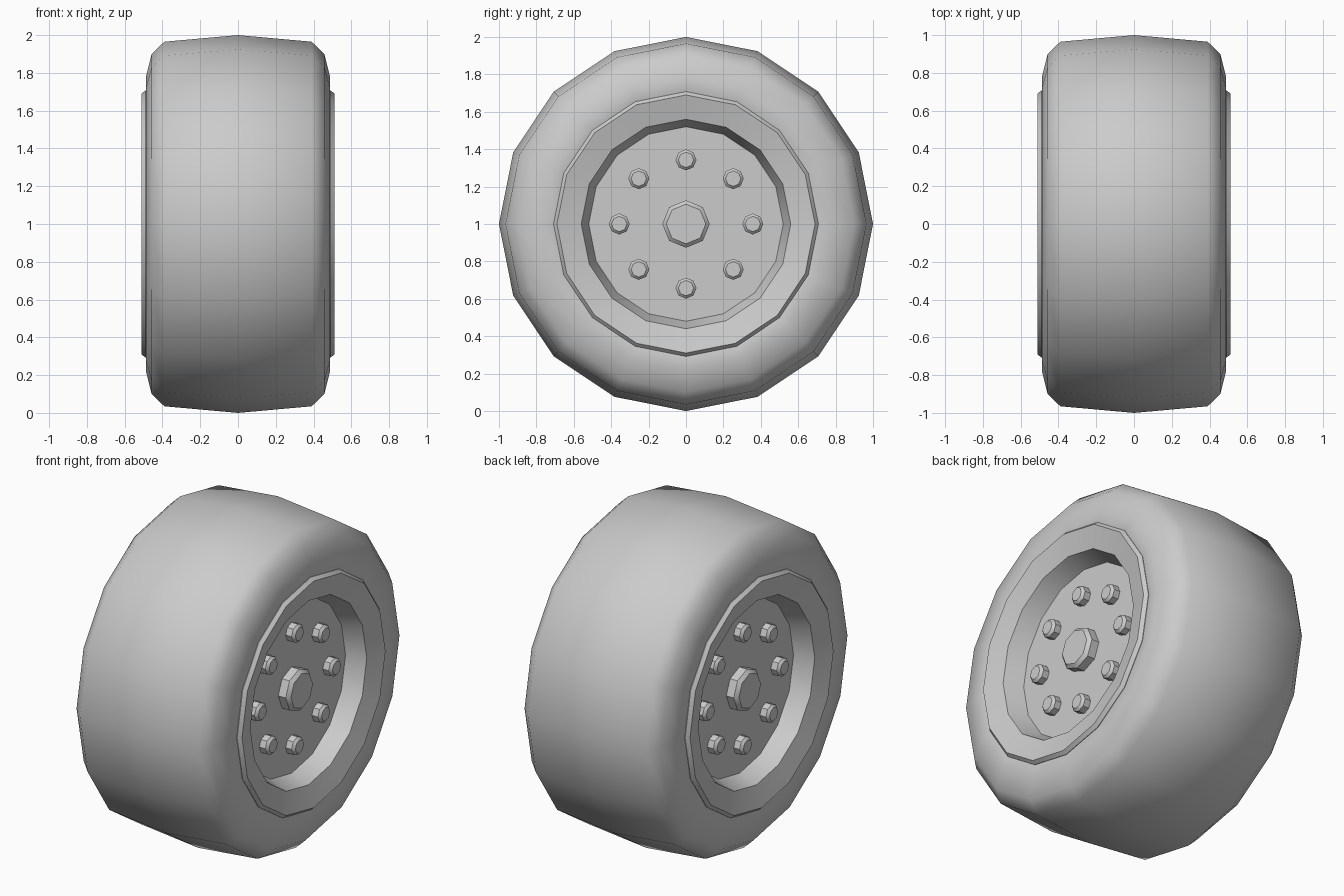
import bpy, bmesh
from math import sin, cos, pi, radians

if "Cube" in bpy.data.objects:
    bpy.data.objects.remove(bpy.data.objects["Cube"])


def lathe(name, profile, sides, centre=(0, 0), flip=1, cap=False, angle=35):
    """Spin an (x, radius) profile around an axis parallel to x."""
    bm = bmesh.new()
    rings = []
    for x, r in profile:
        rings.append([bm.verts.new((flip * x,
                                    centre[0] + r * cos(2 * pi * i / sides),
                                    1 + centre[1] + r * sin(2 * pi * i / sides)))
                      for i in range(sides)])
    for a, b in zip(rings, rings[1:]):
        for i in range(sides):
            j = (i + 1) % sides
            f = (a[i], a[j], b[j], b[i])
            bm.faces.new(f if flip > 0 else f[::-1])
    if cap:
        bm.faces.new(rings[-1] if flip > 0 else rings[-1][::-1])
    mesh = bpy.data.meshes.new(name)
    bm.to_mesh(mesh)
    bm.free()
    obj = bpy.data.objects.new(name, mesh)
    bpy.context.collection.objects.link(obj)
    bpy.ops.object.select_all(action='DESELECT')
    obj.select_set(True)
    bpy.context.view_layer.objects.active = obj
    bpy.ops.object.shade_smooth_by_angle(angle=radians(angle))
    return obj


# Tyre: crowned tread, rounded shoulders, flat sidewalls
half = [(0.475, 0.68), (0.487, 0.70), (0.487, 0.78), (0.457, 0.90), (0.39, 0.965)]
tyre = [(-x, r) for x, r in half] + [(0, 1.0)] + half[::-1]
lathe("tyre", tyre, 16, angle=50)

for side, s in (("right", 1), ("left", -1)):
    # Rim: raised lip, sloping flange and recessed wall
    lathe(f"rim_{side}", [(0.46, 0.708), (0.49, 0.708), (0.51, 0.69),
                          (0.475, 0.56), (0.36, 0.52)], 16, flip=s)
    # Recessed wheel disc
    lathe(f"wheel_disc_{side}", [(0.36, 0.525)], 16, flip=s, cap=True)
    # Hub cap
    lathe(f"hub_cap_{side}", [(0.35, 0.127), (0.41, 0.127), (0.43, 0.106)], 8,
          flip=s, cap=True)
    # Ring of eight wheel nuts
    for i in range(8):
        a = i * pi / 4
        lathe(f"wheel_nut_{side}_{i + 1}",
              [(0.35, 0.056), (0.40, 0.056), (0.415, 0.041)], 8,
              centre=(0.357 * cos(a), 0.343 * sin(a)), flip=s, cap=True)
